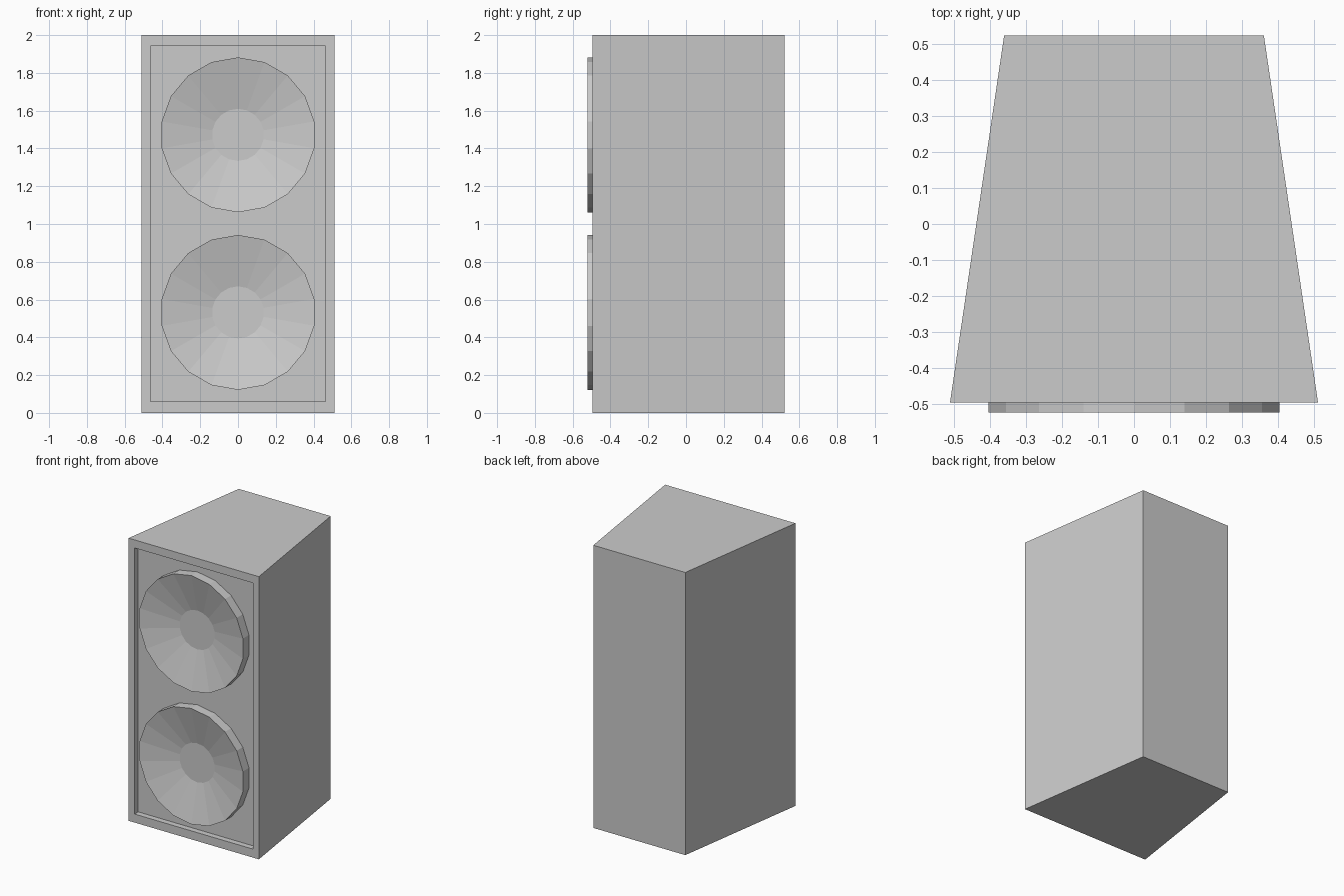
import bpy
import bmesh
from math import sin, cos, tau

if "Cube" in bpy.data.objects:
    bpy.data.objects.remove(bpy.data.objects["Cube"])

grey = bpy.data.materials.new("light grey")
grey.diffuse_color = (0.6, 0.6, 0.6, 1)
grey.use_nodes = True
grey.node_tree.nodes["Principled BSDF"].inputs["Base Color"].default_value = grey.diffuse_color

FRONT, BACK, FLOOR = -0.495, 0.522, -0.454


def finish(bm, name):
    mesh = bpy.data.meshes.new(name)
    bm.to_mesh(mesh)
    bm.free()
    mesh.materials.append(grey)
    ob = bpy.data.objects.new(name, mesh)
    bpy.context.collection.objects.link(ob)
    return ob


def bridge(bm, a, b):
    n = len(a)
    for i in range(n):
        j = (i + 1) % n
        bm.faces.new((a[i], b[i], b[j], a[j]))


# Cabinet: tapered box with a shallow recessed front panel
def rect(bm, hw, z0, z1, y):
    return [bm.verts.new(p) for p in
            ((-hw, y, z1), (hw, y, z1), (hw, y, z0), (-hw, y, z0))]


bm = bmesh.new()
loops = [rect(bm, 0.36, 0, 2, BACK),
         rect(bm, 0.51, 0, 2, FRONT),
         rect(bm, 0.463, 0.06, 1.943, FRONT),
         rect(bm, 0.463, 0.06, 1.943, FLOOR)]
for a, b in zip(loops, loops[1:]):
    bridge(bm, a, b)
bm.faces.new(loops[0])
bm.faces.new(loops[-1][::-1])
finish(bm, "cabinet")


# Drivers: 18-sided rims with a dished cone and a flat centre
def driver(name, z):
    bm = bmesh.new()
    profile = ((0.41, FLOOR), (0.41, -0.522), (0.138, FLOOR - 0.002))
    rings = [[bm.verts.new((r * sin(tau * i / 18), y, z + r * cos(tau * i / 18)))
              for i in range(18)] for r, y in profile]
    for a, b in zip(rings, rings[1:]):
        bridge(bm, a, b)
    bm.faces.new(rings[-1][::-1])
    finish(bm, name)


driver("upper_driver", 1.472)
driver("lower_driver", 0.532)
